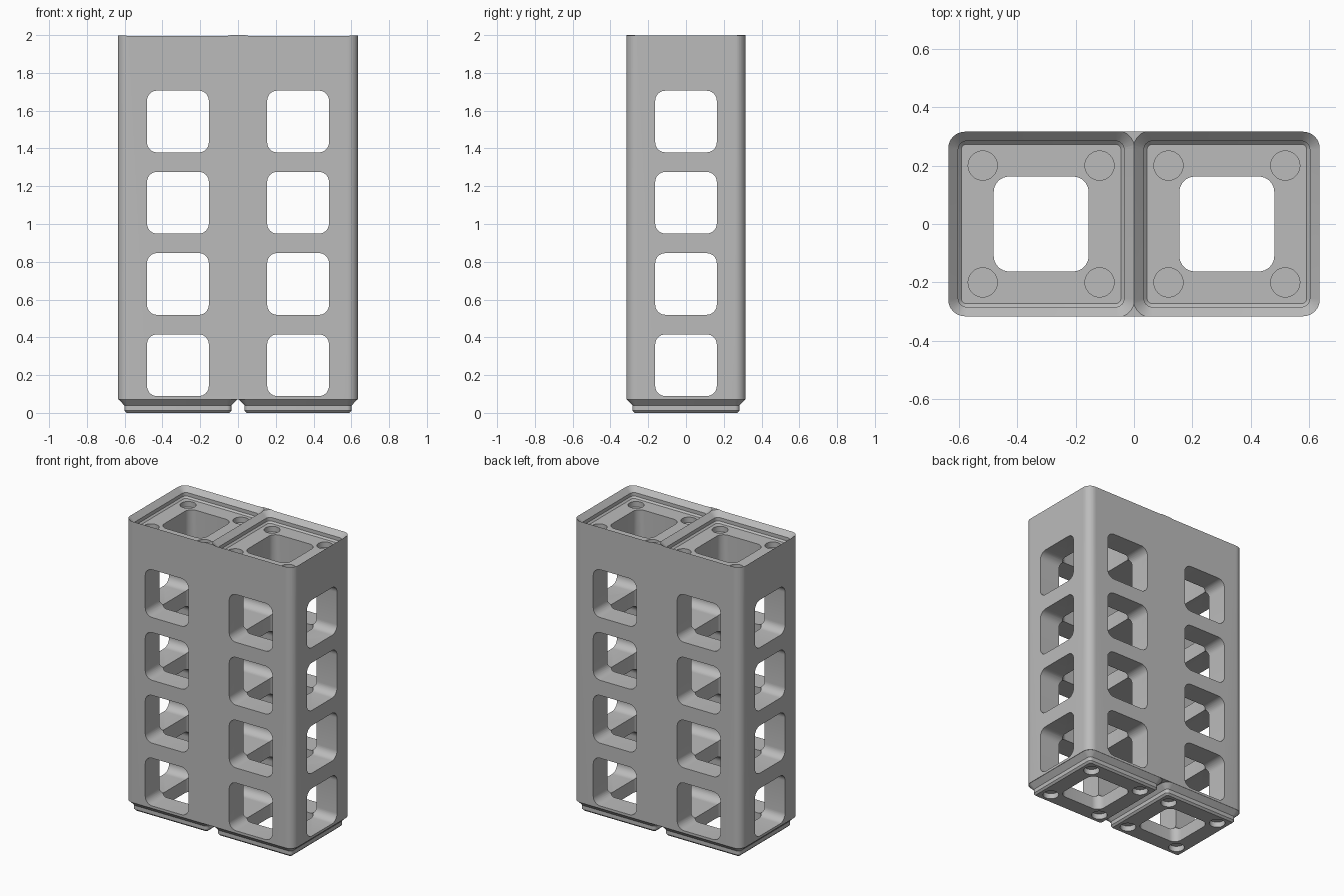
import bpy, bmesh, math
from mathutils import Matrix

cube = bpy.data.objects.get("Cube")
if cube:
    bpy.data.objects.remove(cube, do_unlink=True)

MID = 0.318          # cell centre distance from the middle
WINDOW = 0.1635      # half size of a window
LEVELS = [0.2525 + 0.43 * i for i in range(4)]
CELLS = (-MID, MID)

grey = bpy.data.materials.new("light grey")
grey.use_nodes = True
colour = (0.5, 0.5, 0.5, 1)
grey.diffuse_color = colour
grey.node_tree.nodes["Principled BSDF"].inputs["Base Color"].default_value = colour


def rounded_ring(bm, hx, hy, r, z, matrix, steps=8):
    """Ring of vertices around a rounded rectangle."""
    ring = []
    for k, (sx, sy) in enumerate(((1, 1), (-1, 1), (-1, -1), (1, -1))):
        for i in range(steps + 1):
            a = math.pi / 2 * (k + i / steps)
            p = (sx * (hx - r) + r * math.cos(a), sy * (hy - r) + r * math.sin(a), z)
            ring.append(bm.verts.new(matrix @ Matrix.Translation(p).translation))
    return ring


def loft(bm, sections, matrix=Matrix()):
    """Closed solid through rounded sections (half x, half y, radius, z)."""
    rings = [rounded_ring(bm, *s, matrix) for s in sections]
    for a, b in zip(rings, rings[1:]):
        for i in range(len(a)):
            j = (i + 1) % len(a)
            bm.faces.new((a[i], a[j], b[j], b[i]))
    bm.faces.new(rings[0][::-1])
    bm.faces.new(rings[-1])


def finish(bm, name):
    bmesh.ops.recalc_face_normals(bm, faces=bm.faces)
    mesh = bpy.data.meshes.new(name)
    bm.to_mesh(mesh)
    bm.free()
    mesh.materials.append(grey)
    obj = bpy.data.objects.new(name, mesh)
    bpy.context.collection.objects.link(obj)
    return obj


def combine(target, bm, name, operation="DIFFERENCE"):
    """Apply a boolean with the given solid, then drop the helper."""
    tool = finish(bm, name)
    tool.hide_render = True
    mod = target.modifiers.new(name, "BOOLEAN")
    mod.operation, mod.solver, mod.object = operation, "EXACT", tool
    bpy.context.view_layer.objects.active = target
    bpy.ops.object.modifier_apply(modifier=name)
    bpy.data.objects.remove(tool, do_unlink=True)


# Main block
bm = bmesh.new()
loft(bm, [(0.636, 0.316, 0.057, 0.072), (0.636, 0.316, 0.057, 2)])
block = finish(bm, "double_cell_block")

# Stepped feet
for x in CELLS:
    bm = bmesh.new()
    steps = ((0.271, 0.012, 0), (0.283, 0.024, 0.012), (0.283, 0.024, 0.039),
             (0.3157, 0.0567, 0.0724), (0.29, 0.03, 0.085))
    loft(bm, [(h, h, r, z) for h, r, z in steps], Matrix.Translation((x, 0, 0)))
    combine(block, bm, "foot", "UNION")

# Stepped sockets in the top
FLOOR = 1.929
for x in CELLS:
    bm = bmesh.new()
    steps = ((0.273, 0.018, FLOOR), (0.284, 0.029, 1.94), (0.284, 0.029, 1.964),
             (0.325, 0.066, 2.005))
    loft(bm, [(h, h, r, z) for h, r, z in steps], Matrix.Translation((x, 0, 0)))
    combine(block, bm, "socket")

# Round magnet pockets, above and below
bm = bmesh.new()
for x in CELLS:
    for dx in (-0.2, 0.2):
        for y in (-0.2, 0.2):
            for z in (FLOOR, 0):
                bmesh.ops.create_cone(bm, cap_ends=True, segments=32, radius1=0.05,
                                      radius2=0.05, depth=0.074,
                                      matrix=Matrix.Translation((x + dx, y, z)))
combine(block, bm, "magnet_pockets")


def channel(bm, half, length, matrix):
    loft(bm, [(half, half, 0.053, -length), (half, half, 0.053, length)], matrix)


# Square channels along each axis
bm = bmesh.new()
for x in CELLS:
    channel(bm, WINDOW - 0.001, 3, Matrix.Translation((x, 0, 0)))
combine(block, bm, "vertical_channels")

bm = bmesh.new()
for z in LEVELS:
    for x in CELLS:
        channel(bm, WINDOW, 1, Matrix.Translation((x, 0, z)) @ Matrix.Rotation(math.pi / 2, 4, "X"))
combine(block, bm, "front_windows")

bm = bmesh.new()
for z in LEVELS:
    channel(bm, WINDOW - 0.0005, 1, Matrix.Translation((0, 0, z)) @ Matrix.Rotation(math.pi / 2, 4, "Y"))
combine(block, bm, "side_windows")

# Smooth the rounded corners only
bpy.ops.object.select_all(action="DESELECT")
block.select_set(True)
bpy.context.view_layer.objects.active = block
bpy.ops.object.shade_smooth_by_angle(angle=math.radians(30))
